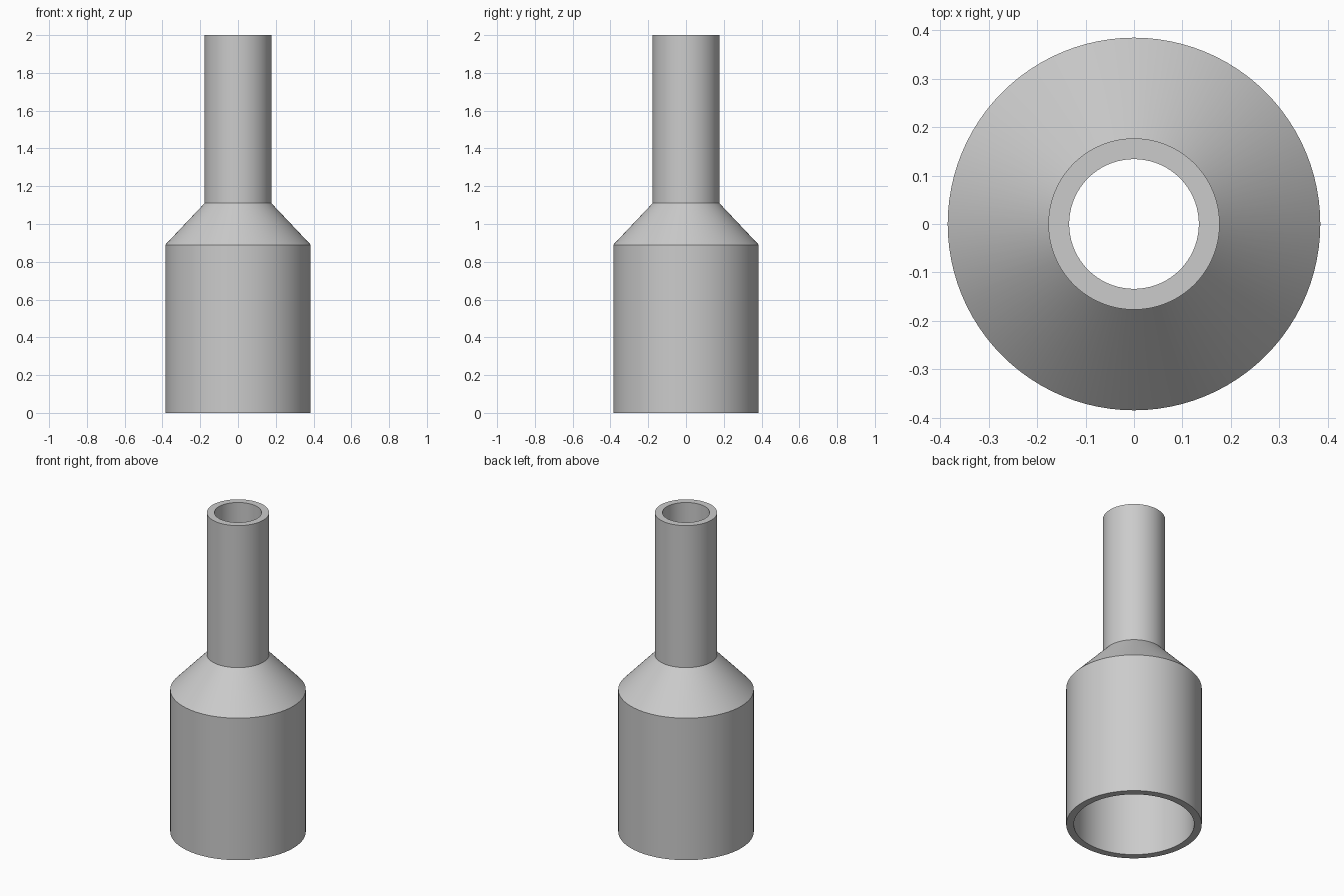
import bpy, bmesh, math

if "Cube" in bpy.data.objects:
    bpy.data.objects.remove(bpy.data.objects["Cube"])

SIDES = 96

# Wall section of the ferrule: outer skin upwards, then the bore back down
PROFILE = [
    (0.385, 0.0), (0.385, 0.89), (0.177, 1.11), (0.177, 2.0),
    (0.134, 2.0), (0.134, 1.11), (0.342, 0.89), (0.342, 0.0),
]


def lathe(name, profile, sides, material):
    """Revolve a closed (radius, height) profile around z."""
    bm = bmesh.new()
    rings = []
    for i in range(sides):
        a = 2 * math.pi * i / sides
        rings.append([bm.verts.new((r * math.cos(a), r * math.sin(a), z))
                      for r, z in profile])
    n = len(profile)
    for i in range(sides):
        a, b = rings[i], rings[(i + 1) % sides]
        for j in range(n):
            k = (j + 1) % n
            bm.faces.new((a[j], b[j], b[k], a[k]))
    bmesh.ops.recalc_face_normals(bm, faces=bm.faces)
    mesh = bpy.data.meshes.new(name)
    bm.to_mesh(mesh)
    bm.free()
    mesh.materials.append(material)
    obj = bpy.data.objects.new(name, mesh)
    bpy.context.collection.objects.link(obj)
    return obj


grey = bpy.data.materials.new("light_grey")
grey.diffuse_color = (0.6, 0.6, 0.6, 1.0)
grey.use_nodes = True
grey.node_tree.nodes["Principled BSDF"].inputs["Base Color"].default_value = grey.diffuse_color

# Hollow stepped sleeve with crisp rims and shoulder edges
sleeve = lathe("stepped_sleeve", PROFILE, SIDES, grey)
bpy.context.view_layer.objects.active = sleeve
sleeve.select_set(True)
bpy.ops.object.shade_smooth_by_angle(angle=math.radians(30))
